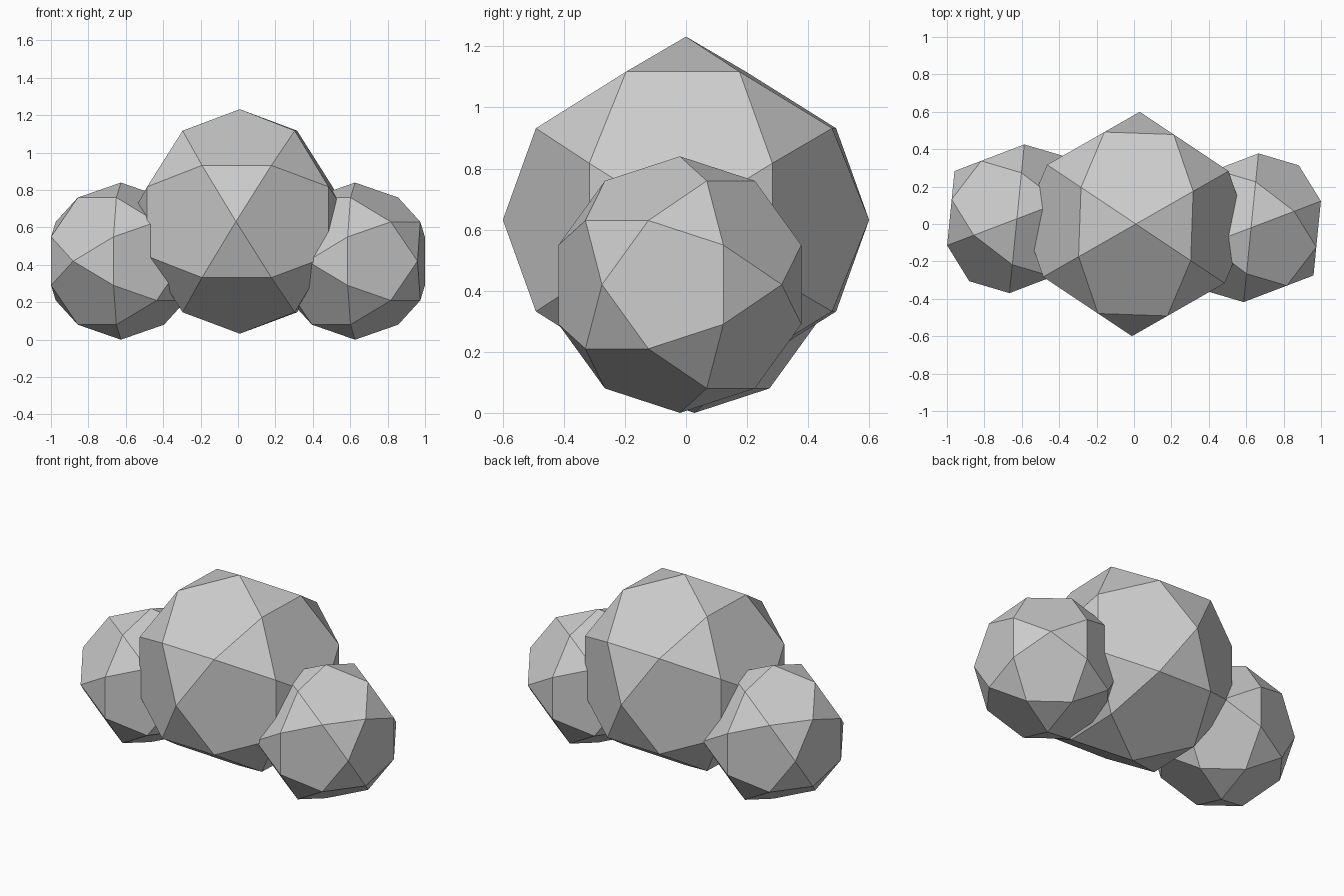
import bpy, bmesh, math
from mathutils import Vector, Matrix

cube = bpy.data.objects.get("Cube")
if cube:
    bpy.data.objects.remove(cube, do_unlink=True)

# Single flat grey
grey = bpy.data.materials.new("light_grey")
grey.use_nodes = True
colour = (0.6, 0.6, 0.6, 1)
grey.diffuse_color = colour
grey.node_tree.nodes["Principled BSDF"].inputs["Base Color"].default_value = colour

PHI = (1 + math.sqrt(5)) / 2
SIGNS = (-1, 1)


def faceted_ball(name, radius, centre, turn):
    """Ball of twelve pentagons and twenty triangles, one corner pointing up."""
    corners = []
    for axis in range(3):
        for s in SIGNS:
            tip = Vector()
            tip[axis] = s * PHI
            corners.append(tip)
        for a in SIGNS:
            for b in SIGNS:
                for c in SIGNS:
                    p = (a / 2, b * PHI ** 2 / 2, c * PHI / 2)
                    corners.append(Vector(p[axis:] + p[:axis]))

    bm = bmesh.new()
    for p in corners:
        bm.verts.new(p * radius / PHI)
    bmesh.ops.convex_hull(bm, input=bm.verts[:])
    # Merge the coplanar triangles into pentagons
    bmesh.ops.dissolve_limit(bm, angle_limit=math.radians(2),
                             verts=bm.verts[:], edges=bm.edges[:])
    bmesh.ops.recalc_face_normals(bm, faces=bm.faces[:])
    bm.transform(Matrix.Rotation(math.radians(turn), 4, 'Z'))

    mesh = bpy.data.meshes.new(name)
    bm.to_mesh(mesh)
    bm.free()
    mesh.materials.append(grey)
    ball = bpy.data.objects.new(name, mesh)
    ball.location = centre
    bpy.context.collection.objects.link(ball)
    return ball


# Large middle lump with a smaller one on each side
faceted_ball("middle_lump", 0.6, (0.01, 0, 0.632), -2)
faceted_ball("left_lump", 0.42, (0.626, -0.02, 0.42), 52.6)
faceted_ball("right_lump", 0.42, (-0.626, 0.028, 0.42), 52.6)
